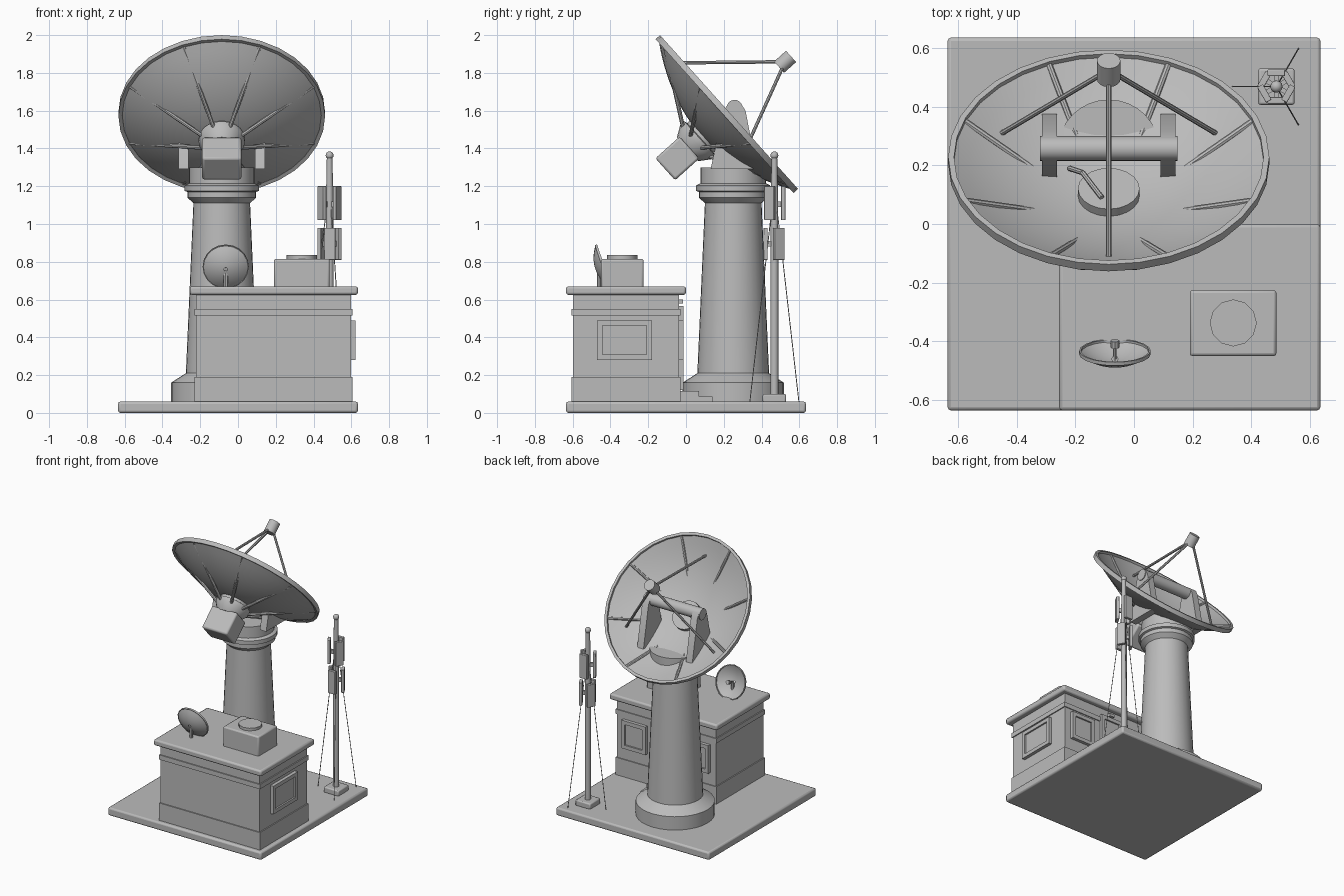
import bpy, bmesh, math
from mathutils import Matrix, Vector

if bpy.data.objects.get("Cube"):
    bpy.data.objects.remove(bpy.data.objects["Cube"])

grey = bpy.data.materials.new("light_grey")
GREY = (0.5, 0.5, 0.5, 1)
grey.use_nodes = True
grey.diffuse_color = GREY
grey.node_tree.nodes["Principled BSDF"].inputs["Base Color"].default_value = GREY


def finish(name, bm, matrix=None, bevel=0.0):
    """Turn a bmesh into a named, shaded object."""
    bmesh.ops.recalc_face_normals(bm, faces=bm.faces)
    mesh = bpy.data.meshes.new(name)
    bm.to_mesh(mesh)
    bm.free()
    mesh.materials.append(grey)
    obj = bpy.data.objects.new(name, mesh)
    bpy.context.collection.objects.link(obj)
    if matrix:
        obj.matrix_world = matrix
    if bevel:
        mod = obj.modifiers.new("bevel", "BEVEL")
        mod.width, mod.segments = bevel, 2
    bpy.ops.object.select_all(action="DESELECT")
    obj.select_set(True)
    bpy.context.view_layer.objects.active = obj
    bpy.ops.object.shade_smooth_by_angle(angle=math.radians(35))
    return obj


def box(name, x, y, z, bevel=0.0, matrix=None):
    """Box from (low, high) pairs on each axis."""
    bm = bmesh.new()
    bmesh.ops.create_cube(bm, size=1)
    for v in bm.verts:
        v.co = [lo + (c + 0.5) * (hi - lo) for c, (lo, hi) in zip(v.co, (x, y, z))]
    return finish(name, bm, matrix, bevel)


def lathe(name, profile, matrix, sides=32, closed=False):
    """Spin (radius, height) points about the local z axis."""
    bm = bmesh.new()
    rings = [[bm.verts.new((r * math.cos(math.tau * i / sides), r * math.sin(math.tau * i / sides), z))
              for i in range(sides)] for r, z in profile]
    pairs = list(zip(rings, rings[1:]))
    if closed:
        pairs.append((rings[-1], rings[0]))
    else:
        bm.faces.new(rings[0])
        bm.faces.new(rings[-1])
    for a, b in pairs:
        for i in range(sides):
            j = (i + 1) % sides
            bm.faces.new((a[i], a[j], b[j], b[i]))
    return finish(name, bm, matrix)


def rod(name, start, end, radius, sides=8):
    a, b = Vector(start), Vector(end)
    turn = (b - a).to_track_quat("Z", "Y").to_matrix().to_4x4()
    return lathe(name, [(radius, 0), (radius, (b - a).length)], Matrix.Translation(a) @ turn, sides)


def bowl(name, radius, depth, thick, lip, matrix, sides):
    """Parabolic shell whose rim lies at local z = 0, with a lip ring."""
    radii = [0.01] + [radius * i / 8 for i in range(1, 9)]
    inner = [(r, depth * ((r / radius) ** 2 - 1)) for r in radii]
    outer = [(r, z - thick) for r, z in reversed(inner)]
    lathe(name, inner + outer, matrix, sides, closed=True)
    lathe(name + "_rim", [(radius - lip, -lip * 1.2), (radius, -lip * 1.4), (radius, 0.004),
                          (radius - lip, 0.004)], matrix, sides, closed=True)


def ball(name, centre, radius):
    bm = bmesh.new()
    bmesh.ops.create_uvsphere(bm, u_segments=12, v_segments=8, radius=radius)
    finish(name, bm, Matrix.Translation(centre))


# Ground slab and building
box("base_slab", (-0.635, 0.635), (-0.635, 0.635), (0, 0.06), 0.012)
box("building_walls", (-0.222, 0.597), (-0.597, -0.037), (0.06, 0.63))
box("building_plinth", (-0.23, 0.605), (-0.605, -0.03), (0.06, 0.19))
box("wall_band", (-0.23, 0.605), (-0.605, -0.03), (0.515, 0.55))
box("roof_slab", (-0.255, 0.635), (-0.635, 0.0), (0.625, 0.67), 0.012)


def frame(name, width, z0, z1, matrix):
    """Raised frame with a recessed panel; local x runs along the wall, -y faces out."""
    w, t = width / 2, 0.028
    for side in (-1, 1):
        edge = sorted((side * w, side * (w - t)))
        box(name + "_jamb", edge, (-0.022, 0.01), (z0, z1), matrix=matrix)
    for z in ((z0, z0 + t), (z1 - t, z1)):
        box(name + "_rail", (-w + t, w - t), (-0.022, 0.01), z, matrix=matrix)
    box(name + "_panel", (-w + t, w - t), (-0.01, 0.01), (z0 + t, z1 - t), matrix=matrix)


east = Matrix.Translation((0.6, -0.325, 0)) @ Matrix.Rotation(math.pi / 2, 4, "Z")
frame("side_window", 0.29, 0.28, 0.49, east)
for x, width, z0, z1, name in ((0.445, 0.2, 0.28, 0.49, "back_window"), (-0.075, 0.2, 0.28, 0.49, "back_window"),
                               (0.185, 0.19, 0.12, 0.565, "back_door")):
    frame(name, width, z0, z1, Matrix.Translation((x, -0.035, 0)) @ Matrix.Rotation(math.pi, 4, "Z"))
box("upper_step", (0.09, 0.28), (-0.04, 0.07), (0.06, 0.115))
box("lower_step", (0.09, 0.28), (0.07, 0.14), (0.06, 0.088))
box("door_lamp", (0.165, 0.205), (-0.04, -0.015), (0.58, 0.6))

# Roof equipment
box("roof_unit", (0.19, 0.485), (-0.45, -0.225), (0.66, 0.815), 0.01)
lathe("roof_unit_fan", [(0.08, 0.81), (0.08, 0.835)], Matrix.Translation((0.338, -0.337, 0)), 12)
small = Matrix.Translation((-0.065, -0.435, 0.775)) @ Matrix.Rotation(math.radians(-71), 4, "X")
bowl("small_dish", 0.122, 0.042, 0.005, 0.006, small, 20)
rod("small_dish_post", (-0.065, -0.46, 0.66), (-0.065, -0.46, 0.77), 0.012)
rod("small_dish_feed", small @ Vector((0, 0, -0.04)), small @ Vector((0, 0, 0.03)), 0.006)
rod("small_dish_horn", small @ Vector((0, 0, 0.015)), small @ Vector((0, 0, 0.04)), 0.015)

# Tower
CX, CY = -0.086, 0.25
lathe("tower", [(0.268, 0.06), (0.268, 0.16), (0.19, 0.21), (0.15, 1.11), (0.182, 1.14), (0.182, 1.17),
                (0.196, 1.175), (0.196, 1.205), (0.174, 1.215), (0.174, 1.3)], Matrix.Translation((CX, CY, 0)), 32)

# Yoke arms and trunnion
for side in (-1, 1):
    bm = bmesh.new()
    outline = [(0.13, 1.29), (0.375, 1.29), (0.315, 1.6), (0.29, 1.64), (0.225, 1.64), (0.2, 1.6)]
    x = CX + side * 0.202
    face = bm.faces.new([bm.verts.new((x - 0.026, y, z)) for y, z in outline])
    moved = bmesh.ops.extrude_face_region(bm, geom=[face])["geom"]
    bmesh.ops.translate(bm, vec=(0.052, 0, 0), verts=[v for v in moved if isinstance(v, bmesh.types.BMVert)])
    finish("yoke_arm", bm)
rod("trunnion", (CX - 0.234, 0.257, 1.615), (CX + 0.234, 0.257, 1.615), 0.042, 20)

# Main dish: local z is the pointing axis
R, DEPTH = 0.547, 0.18
dish = Matrix.Translation((CX, 0.225, 1.59)) @ Matrix.Rotation(math.radians(-48.1), 4, "X")
bowl("main_dish", R, DEPTH, 0.01, 0.02, dish, 32)
lathe("dish_hub", [(0.085, -0.29), (0.122, -0.235), (0.122, -0.205), (0.105, -0.2), (0.105, -0.14)], dish, 20)
box("receiver_box", (-0.104, 0.104), (-0.078, 0.078), (-0.45, -0.278), 0.012, dish)


def on_dish(radius, degrees, height):
    a = math.radians(degrees)
    return dish @ Vector((radius * math.cos(a), radius * math.sin(a), height))


for k in range(8):
    angle = 22.5 + 45 * k
    rod("dish_strut", on_dish(0.1, angle, -0.237), on_dish(0.53, angle, -0.014), 0.011)

# Feed tripod
for angle in (30, 150, 270):
    rod("feed_leg", on_dish(0.42, angle, -0.075), on_dish(0.02, angle, 0.38), 0.009)
lathe("feed_horn", [(0.04, 0.36), (0.04, 0.445)], dish, 16)
cable = [(-0.22, 0.19, 1.4), (-0.175, 0.175, 1.47), (-0.11, 0.09, 1.54)]
for a, b in zip(cable, cable[1:]):
    rod("feed_cable", a, b, 0.009)

# Antenna mast
MX, MY = 0.485, 0.468
box("mast_foot", (MX - 0.062, MX + 0.062), (MY - 0.062, MY + 0.062), (0.055, 0.1), 0.008)
lathe("mast_pole", [(0.021, 0.09), (0.021, 0.8), (0.018, 1.2), (0.015, 1.35)], Matrix.Translation((MX, MY, 0)), 12)
ball("mast_light", (MX, MY, 1.363), 0.021)
for low, high, offset in ((0.81, 0.98, 30), (1.02, 1.2, 90)):
    for k in range(3):
        spin = Matrix.Translation((MX, MY, 0)) @ Matrix.Rotation(math.radians(offset + 120 * k), 4, "Z")
        box("mast_panel", (0.036, 0.058), (-0.03, 0.03), (low, high), 0.003, spin)
        box("panel_bracket", (0.0, 0.04), (-0.008, 0.008), (low + 0.07, low + 0.1), matrix=spin)
for degrees in (60, 180, 300):
    a = math.radians(degrees)
    rod("guy_wire", (MX + 0.15 * math.cos(a), MY + 0.15 * math.sin(a), 0.058), (MX, MY, 1.2), 0.0025, 5)
